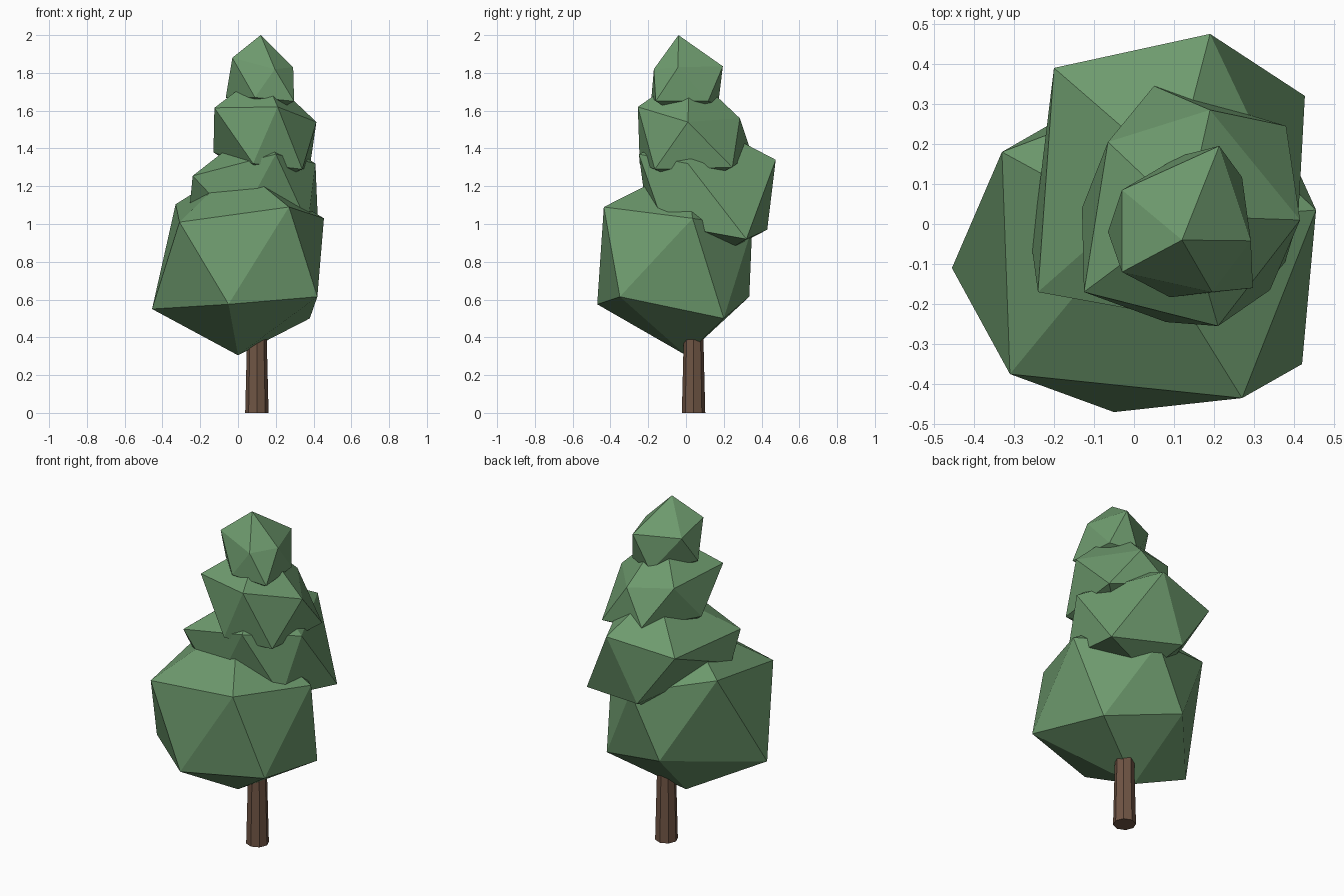
import bpy
import bmesh
from mathutils import Matrix

if "Cube" in bpy.data.objects:
    bpy.data.objects.remove(bpy.data.objects["Cube"], do_unlink=True)


def make_material(name, colour):
    mat = bpy.data.materials.new(name)
    mat.use_nodes = True
    mat.diffuse_color = (*colour, 1)
    mat.node_tree.nodes["Principled BSDF"].inputs["Base Color"].default_value = (*colour, 1)
    return mat


def add_object(name, bm, mat):
    bmesh.ops.recalc_face_normals(bm, faces=bm.faces)
    mesh = bpy.data.meshes.new(name)
    bm.to_mesh(mesh)
    bm.free()
    mesh.materials.append(mat)
    obj = bpy.data.objects.new(name, mesh)
    bpy.context.collection.objects.link(obj)
    return obj


def foliage_clump(name, bottom, lower_ring, upper_ring, top, mat):
    """Irregular twenty-sided clump: two staggered rings of five between two tips."""
    bm = bmesh.new()
    base, tip = bm.verts.new(bottom), bm.verts.new(top)
    low = [bm.verts.new(p) for p in lower_ring]
    high = [bm.verts.new(p) for p in upper_ring]
    for i in range(5):
        j = (i + 1) % 5
        bm.faces.new((base, low[j], low[i]))
        bm.faces.new((low[i], high[j], high[i]))
        bm.faces.new((low[i], low[j], high[j]))
        bm.faces.new((high[i], high[j], tip))
    return add_object(name, bm, mat)


leaf_green = make_material("leaf_green", (0.155, 0.325, 0.155))
bark_brown = make_material("bark_brown", (0.16, 0.09, 0.058))

# Trunk: tapered eight-sided post running up into the foliage
bm = bmesh.new()
bmesh.ops.create_cone(bm, cap_ends=True, segments=8, radius1=0.062, radius2=0.047,
                      depth=0.6, matrix=Matrix.Translation((0.1, 0.04, 0.3)))
add_object("trunk", bm, bark_brown)

# Foliage: four clumps, shrinking and leaning as they rise
foliage_clump(
    "foliage_base", (0, 0, 0.305),
    [(0.38, 0.2, 0.5), (-0.06, 0.335, 0.615), (-0.455, -0.11, 0.55),
     (-0.05, -0.47, 0.575), (0.42, -0.35, 0.615)],
    [(0.455, 0.035, 1.03), (0.12, 0.35, 0.98), (-0.33, 0.18, 1.105),
     (-0.31, -0.375, 1.01), (0.27, -0.435, 1.09)],
    (0, 0, 1.31), leaf_green)

foliage_clump(
    "foliage_lower_middle", (0.1, 0.22, 0.86),
    [(0.427, 0.32, 0.92), (0.02, 0.43, 0.97), (-0.255, -0.06, 1.1),
     (0, -0.2, 1), (0.37, -0.12, 1)],
    [(0.41, 0.01, 1.32), (0.19, 0.475, 1.34), (-0.2, 0.39, 1.28),
     (-0.24, -0.17, 1.255), (0.2, -0.25, 1.37)],
    (0.1, 0.13, 1.52), leaf_green)

foliage_clump(
    "foliage_upper_middle", (0.13, 0.03, 1.2),
    [(0.38, 0.245, 1.3), (0.05, 0.345, 1.38), (-0.13, 0.04, 1.38),
     (0.08, -0.245, 1.32), (0.34, -0.165, 1.29)],
    [(0.415, 0.01, 1.54), (0.19, 0.285, 1.56), (-0.065, 0.205, 1.59),
     (-0.125, -0.17, 1.615), (0.21, -0.255, 1.62)],
    (0.13, 0.02, 1.81), leaf_green)

foliage_clump(
    "foliage_top", (0.12, 0, 1.55),
    [(0.27, 0.117, 1.65), (0.115, 0.17, 1.63), (-0.065, -0.02, 1.67),
     (0.09, -0.183, 1.67), (0.297, -0.16, 1.65)],
    [(0.292, -0.042, 1.83), (0.213, 0.195, 1.835), (-0.03, 0.085, 1.83),
     (-0.03, -0.12, 1.88), (0.195, -0.17, 1.82)],
    (0.12, -0.04, 2), leaf_green)
